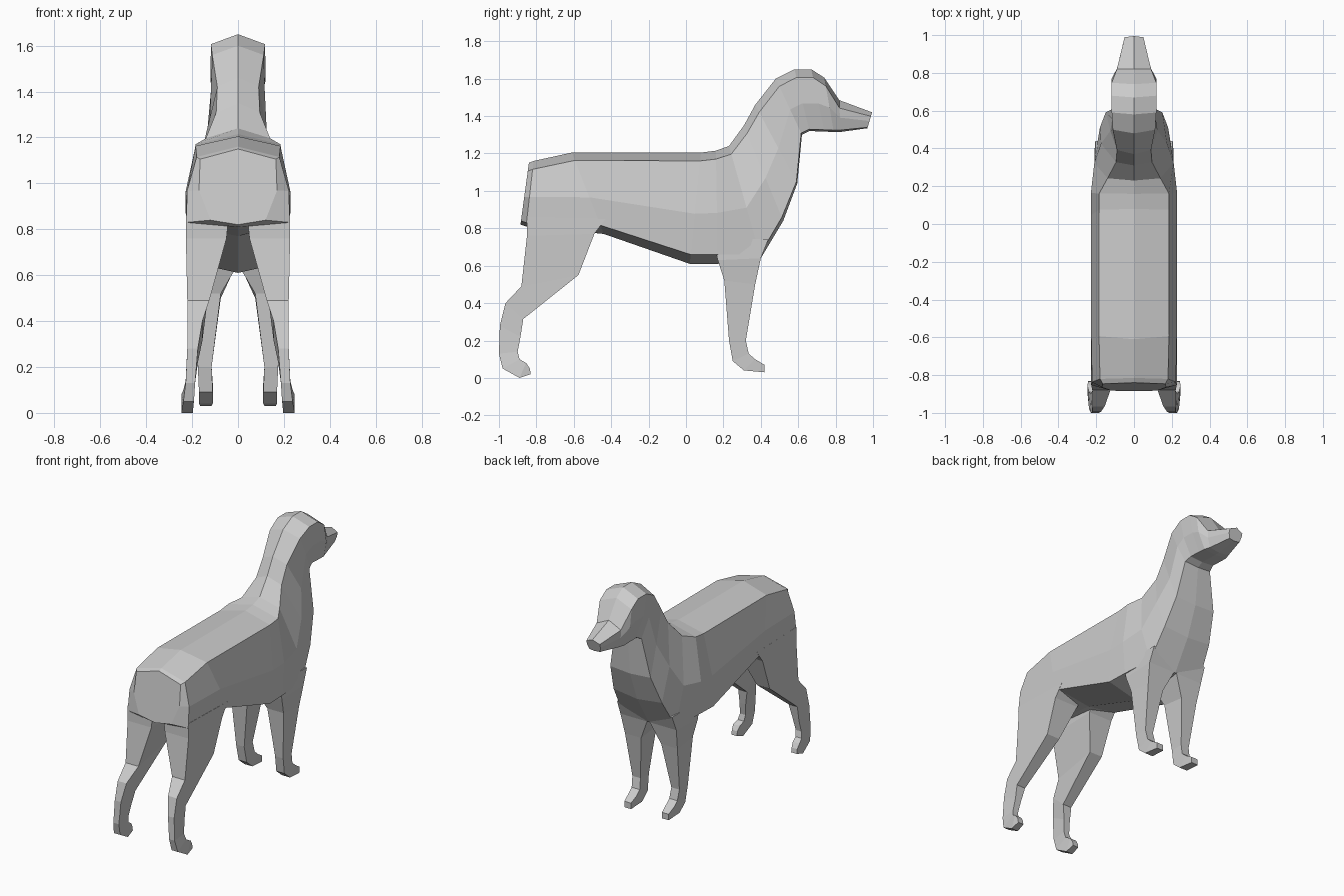
import bpy, bmesh
from mathutils import Vector

coat = bpy.data.materials.new("grey coat")
coat.diffuse_color = (0.6, 0.6, 0.6, 1)


def loft(name, rings, mirror=False):
    """Bridge closed rings into a flat-shaded capped skin."""
    bm = bmesh.new()
    loops = [[bm.verts.new(p) for p in ring] for ring in rings]
    for a, b in zip(loops, loops[1:]):
        n = len(a)
        for i in range(n):
            bm.faces.new((a[i], a[(i + 1) % n], b[(i + 1) % n], b[i]))
    bm.faces.new(loops[0])
    bm.faces.new(loops[-1])
    bmesh.ops.recalc_face_normals(bm, faces=bm.faces)
    mesh = bpy.data.meshes.new(name)
    bm.to_mesh(mesh)
    bm.free()
    mesh.materials.append(coat)
    obj = bpy.data.objects.new(name, mesh)
    bpy.context.collection.objects.link(obj)
    if mirror:
        obj.modifiers.new("left and right", 'MIRROR')
    return obj


def body_ring(ty, tz, by, bz, w_top, w_mid, w_low, low_drop):
    """Eight-sided section between a spine point and an underside point."""
    top, bottom = Vector((0, ty, tz)), Vector((0, by, bz))
    size = (top - bottom).length
    half = [(min(0.045 / size, 0.25), w_top), (0.55, w_mid),
            (1 - low_drop / size, w_low)]
    right = [top.lerp(bottom, f) + Vector((w, 0, 0)) for f, w in half]
    left = [Vector((-p.x, p.y, p.z)) for p in reversed(right)]
    return [top] + right + [bottom] + left


def leg_ring(by, bz, fy, fz, x_in, x_out):
    """Four-sided section between a back edge and a front edge."""
    return [(x_in, by, bz), (x_out, by, bz), (x_out, fy, fz), (x_in, fy, fz)]


# Torso, from rump to chest, neck, head and muzzle
body = [
    (-0.84, 1.15, -0.885, 0.82, 0.165, 0.17, 0.12, 0.02),
    (-0.815, 1.16, -0.855, 0.81, 0.18, 0.222, 0.225, 0.02),
    (-0.61, 1.205, -0.44, 0.77, 0.185, 0.228, 0.225, -0.05),
    (0.08, 1.205, 0.02, 0.61, 0.185, 0.228, 0.22, 0.05),
    (0.16, 1.215, 0.17, 0.61, 0.185, 0.228, 0.215, 0.05),
    (0.23, 1.24, 0.40, 0.64, 0.14, 0.21, 0.20, 0.02),
    (0.31, 1.35, 0.52, 0.84, 0.095, 0.175, 0.18, 0.02),
    (0.37, 1.46, 0.595, 1.04, 0.09, 0.125, 0.15, 0.01),
    (0.48, 1.60, 0.62, 1.30, 0.112, 0.115, 0.10, 0.01),
    (0.58, 1.65, 0.66, 1.32, 0.118, 0.12, 0.09, 0.01),
    (0.67, 1.65, 0.74, 1.317, 0.118, 0.12, 0.09, 0.01),
    (0.74, 1.605, 0.79, 1.315, 0.118, 0.12, 0.088, 0.01),
    (0.82, 1.485, 0.825, 1.315, 0.09, 0.09, 0.075, 0.01),
    (0.995, 1.42, 0.97, 1.335, 0.05, 0.05, 0.04, 0.005),
]
body[2] = body[2][:-1] + (0.05,)
loft("body_and_head", [body_ring(*s) for s in body])

# Hind legs, from thigh to paw
hind = [
    (-0.85, 0.86, -0.43, 0.85, 0.04, 0.226),
    (-0.85, 0.76, -0.49, 0.77, 0.05, 0.227),
    (-0.88, 0.49, -0.575, 0.55, 0.125, 0.221),
    (-0.965, 0.40, -0.87, 0.315, 0.155, 0.220),
    (-0.995, 0.28, -0.885, 0.22, 0.175, 0.221),
    (-1.0, 0.13, -0.90, 0.14, 0.187, 0.228),
    (-0.98, 0.05, -0.89, 0.10, 0.192, 0.238),
    (-0.89, 0.0, -0.855, 0.08, 0.197, 0.247),
    (-0.83, 0.02, -0.835, 0.05, 0.202, 0.243),
]
loft("hind_legs", [leg_ring(*s) for s in hind], mirror=True)

# Front legs, from shoulder to paw
front = [
    (0.14, 0.75, 0.44, 0.74, 0.02, 0.205),
    (0.17, 0.63, 0.40, 0.64, 0.01, 0.208),
    (0.205, 0.52, 0.37, 0.50, 0.075, 0.195),
    (0.23, 0.20, 0.32, 0.20, 0.115, 0.175),
    (0.25, 0.09, 0.335, 0.13, 0.11, 0.17),
    (0.31, 0.04, 0.37, 0.10, 0.11, 0.17),
    (0.42, 0.03, 0.42, 0.07, 0.115, 0.165),
]
loft("front_legs", [leg_ring(*s) for s in front], mirror=True)
